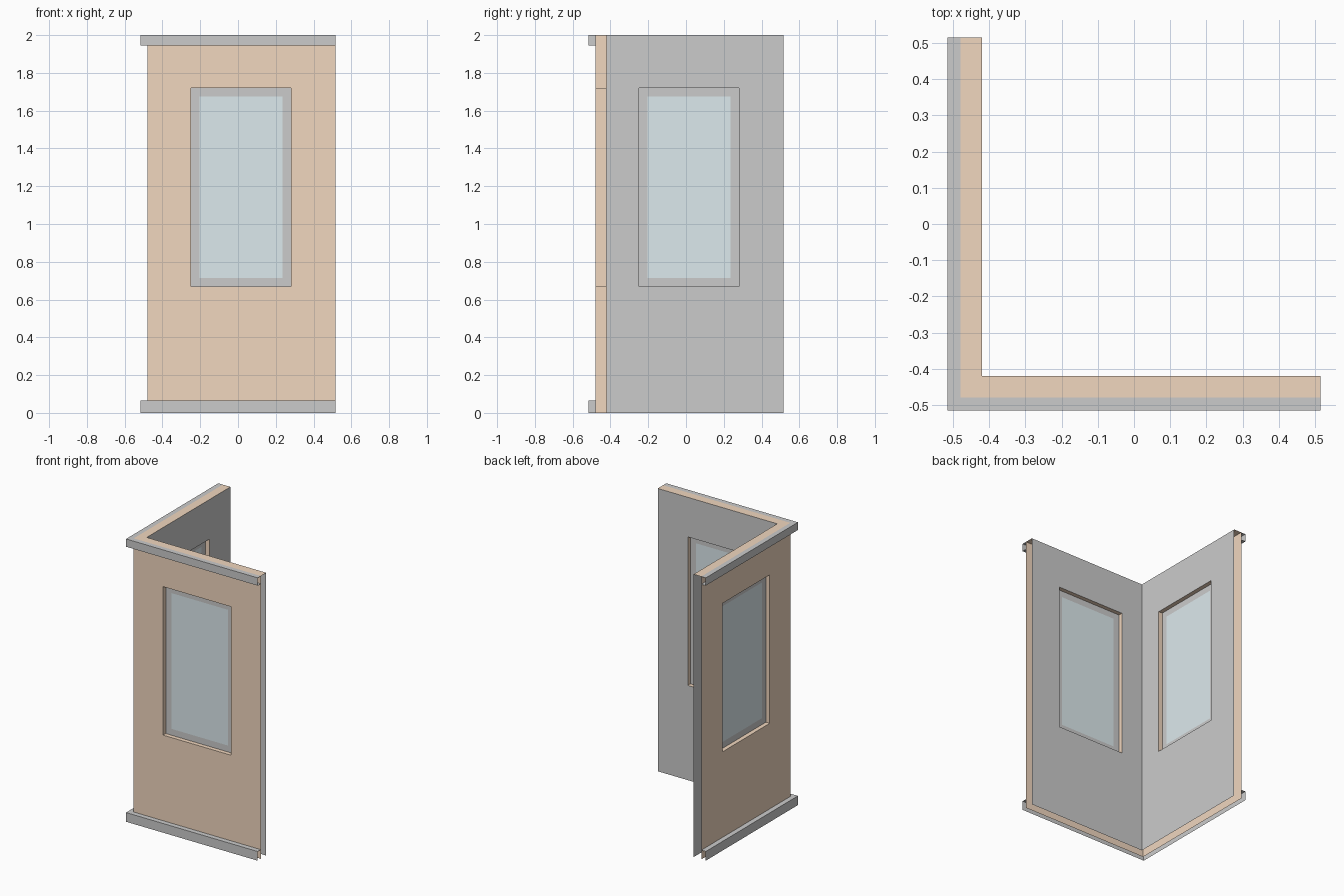
import bpy, bmesh
from mathutils import Vector

if "Cube" in bpy.data.objects:
    bpy.data.objects.remove(bpy.data.objects["Cube"])

END = 0.515                                   # open ends of both walls
OUT, MID, INN, TRIM = -0.48, -0.45, -0.42, -0.515   # depths of the layers
W0, W1, Z0, Z1 = -0.25, 0.28, 0.67, 1.72      # window opening
H = 2.0
B = 0.045                                     # window border width


def material(name, rgb):
    m = bpy.data.materials.new(name)
    m.diffuse_color = (*rgb, 1)
    m.use_nodes = True
    m.node_tree.nodes["Principled BSDF"].inputs["Base Color"].default_value = m.diffuse_color
    return m


WOOD = material("tan_panel", (0.88, 0.68, 0.52))
GLASS = material("pale_glass", (0.72, 0.82, 0.85))


def part(name, quads, mat=None):
    """Build quads given as (corners in along/depth/height, normal) on both walls of the L."""
    bm = bmesh.new()
    for swap in (False, True):
        turn = (lambda p: Vector((p[1], p[0], p[2]))) if swap else Vector
        for corners, normal in quads:
            f = bm.faces.new([bm.verts.new(turn(c)) for c in corners])
            f.normal_update()
            if f.normal.dot(turn(normal)) < 0:
                f.normal_flip()
    bmesh.ops.remove_doubles(bm, verts=bm.verts, dist=1e-5)
    me = bpy.data.meshes.new(name)
    bm.to_mesh(me)
    bm.free()
    ob = bpy.data.objects.new(name, me)
    bpy.context.collection.objects.link(ob)
    if mat:
        me.materials.append(mat)
    return ob


def strip(d0, z0, d1, z1, normal):
    """Mitred strip running from the corner to the open end."""
    return [(d0, d0, z0), (END, d0, z0), (END, d1, z1), (d1, d1, z1)], normal


def ring(d, outer, inner, ny):
    """Flat rectangular ring at depth d; rectangles are (s0, s1, z0, z1)."""
    def loop(r):
        return [(r[0], d, r[2]), (r[1], d, r[2]), (r[1], d, r[3]), (r[0], d, r[3])]
    o, i = loop(outer), loop(inner)
    return [([o[k], o[(k + 1) % 4], i[(k + 1) % 4], i[k]], (0, ny, 0)) for k in range(4)]


opening = (W0, W1, Z0, Z1)
pane = (W0 + B, W1 - B, Z0 + B, Z1 - B)

# outer skin, top cap and window reveals
reveals = []
rect = [(W0, Z0), (W1, Z0), (W1, Z1), (W0, Z1)]
inward = [(0, 0, 1), (-1, 0, 0), (0, 0, -1), (1, 0, 0)]
for k in range(4):
    (sa, za), (sb, zb) = rect[k], rect[(k + 1) % 4]
    reveals.append(([(sa, OUT, za), (sb, OUT, zb), (sb, INN, zb), (sa, INN, za)], inward[k]))
part("outer_wall",
     ring(OUT, (OUT, END, 0, H), opening, -1) + reveals
     + [strip(OUT, H, INN, H, (0, 0, 1))], WOOD)

# inner skin
part("inner_wall", ring(INN, (INN, END, 0, H), opening, 1))

# top and bottom trim rails, hollow at the ends
part("top_trim", [strip(TRIM, H, OUT, H, (0, 0, 1)),
                  strip(TRIM, 1.945, TRIM, H, (0, -1, 0)),
                  strip(TRIM, 1.945, OUT, 1.945, (0, 0, -1))])
part("bottom_trim", [strip(TRIM, 0, TRIM, 0.065, (0, -1, 0)),
                     strip(TRIM, 0.065, OUT, 0.065, (0, 0, 1))])

# window frame and glass, halfway through the wall
part("window_frame", ring(MID, opening, pane, -1))
s0, s1, z0, z1 = pane
part("window_glass", [([(s0, MID, z0), (s1, MID, z0), (s1, MID, z1), (s0, MID, z1)], (0, -1, 0))], GLASS)
